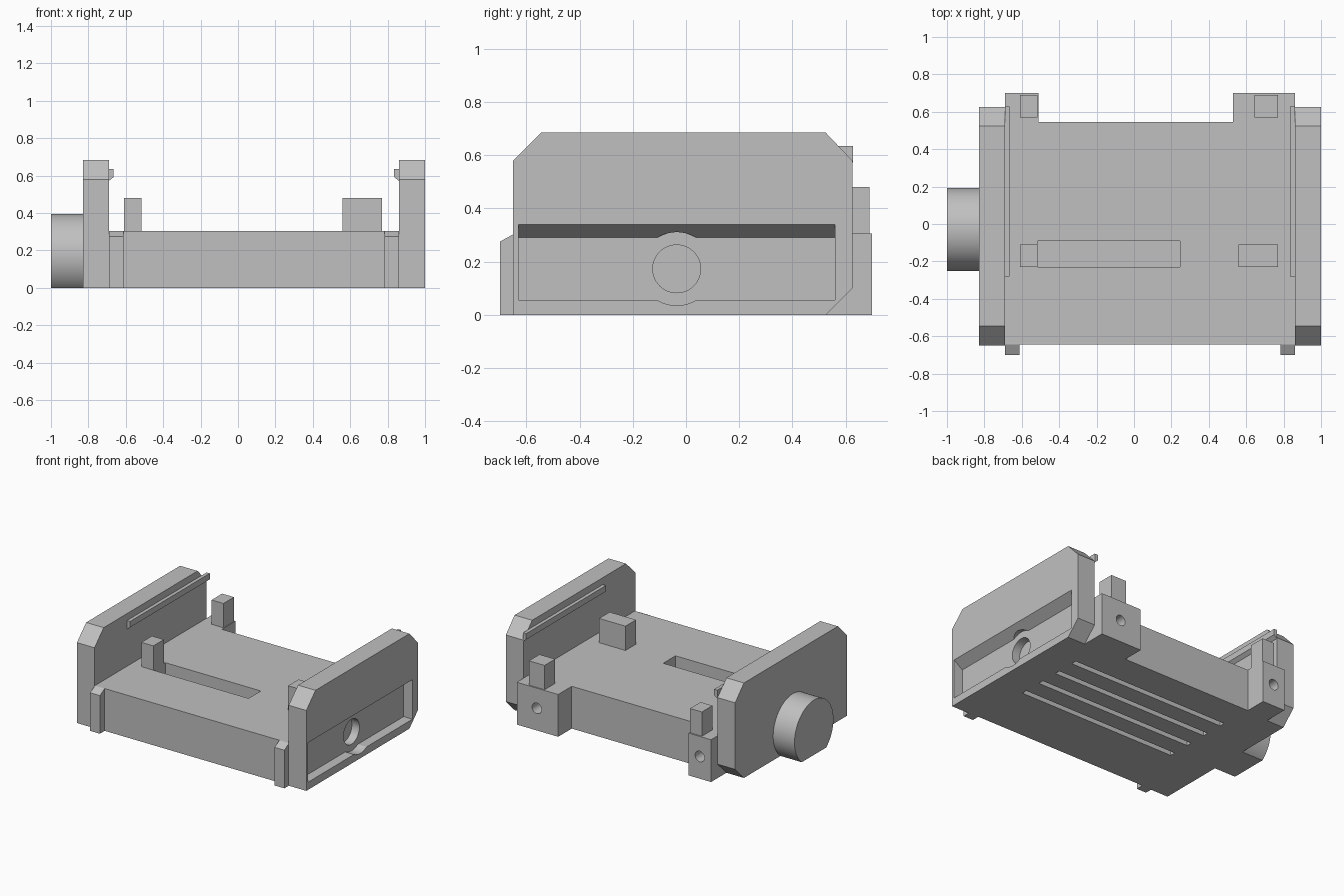
import bpy, bmesh, math
from mathutils import Vector

if "Cube" in bpy.data.objects:
    bpy.data.objects.remove(bpy.data.objects["Cube"], do_unlink=True)

grey = bpy.data.materials.new("plain_grey")
grey.use_nodes = True
COLOUR = (0.53, 0.53, 0.53, 1)
grey.diffuse_color = COLOUR
grey.node_tree.nodes["Principled BSDF"].inputs["Base Color"].default_value = COLOUR

PLACE = {
    "x": lambda u, v, w: Vector((w, u, v)),
    "y": lambda u, v, w: Vector((u, w, v)),
    "z": lambda u, v, w: Vector((u, v, w)),
}


def prism(name, outline, axis, start, end):
    """Extrude a 2D outline along an axis."""
    bm = bmesh.new()
    base = bm.faces.new([bm.verts.new(PLACE[axis](u, v, start)) for u, v in outline])
    out = bmesh.ops.extrude_face_region(bm, geom=[base])
    moved = [g for g in out["geom"] if isinstance(g, bmesh.types.BMVert)]
    bmesh.ops.translate(bm, verts=moved, vec=PLACE[axis](0, 0, end - start))
    # the starting face must remain as the closing cap
    if not base.is_valid:
        bmesh.ops.holes_fill(bm, edges=bm.edges[:])
    bmesh.ops.recalc_face_normals(bm, faces=bm.faces[:])
    mesh = bpy.data.meshes.new(name)
    bm.to_mesh(mesh)
    bm.free()
    mesh.materials.append(grey)
    obj = bpy.data.objects.new(name, mesh)
    bpy.context.collection.objects.link(obj)
    return obj


def rect(u0, u1, v0, v1):
    return [(u0, v0), (u1, v0), (u1, v1), (u0, v1)]


def circle(u, v, r, n=48):
    return [(u + r * math.cos(math.tau * i / n), v + r * math.sin(math.tau * i / n))
            for i in range(n)]


def select_only(obj):
    bpy.ops.object.select_all(action="DESELECT")
    obj.select_set(True)
    bpy.context.view_layer.objects.active = obj


def cut(target, cutter):
    """Subtract a cutter, then discard it."""
    cutter.hide_render = True
    mod = target.modifiers.new("cut", "BOOLEAN")
    mod.operation, mod.solver, mod.object = "DIFFERENCE", "EXACT", cutter
    select_only(target)
    bpy.ops.object.modifier_apply(modifier=mod.name)
    bpy.data.objects.remove(cutter, do_unlink=True)


IN_L, IN_R, TOP = -0.69, 0.86, 0.305
KNOB_Y, KNOB_Z = -0.035, 0.173

# Base deck with two rear mounting lugs
deck = prism("deck", [
    (IN_L, -0.645), (IN_R, -0.645), (IN_R, 0.70), (0.53, 0.70),
    (0.53, 0.545), (-0.51, 0.545), (-0.51, 0.70), (IN_L, 0.70)], "z", 0, TOP)

# Long slot in the top, screw holes in the lugs, grooves underneath
cut(deck, prism("slot_cutter", rect(-0.515, 0.245, -0.23, -0.09), "z", 0.1, 0.4))
for x in (-0.60, 0.70):
    cut(deck, prism("screw_cutter", circle(x, 0.16, 0.038, 24), "y", 0.58, 0.8))
for i in range(4):
    y = -0.205 + i * 0.167
    cut(deck, prism("groove_cutter", rect(-0.50, 0.76, y - 0.02, y + 0.02), "z", -0.1, 0.05))

# Side plates with chamfered corners
plate_outline = [(-0.65, 0), (0.525, 0), (0.625, 0.10), (0.625, 0.58),
                 (0.525, 0.685), (-0.545, 0.685), (-0.65, 0.58)]
right_plate = prism("right_side_plate", plate_outline, "x", -0.83, IN_L)
left_plate = prism("left_side_plate", plate_outline, "x", IN_R, 1.0)

# Recess with sloped top, round relief and bore in the left plate
cut(left_plate, prism("recess_cutter", [
    (0.93, 0.055), (1.02, 0.055), (1.02, 0.354), (0.93, 0.29)], "y", -0.63, 0.56))
cut(left_plate, prism("relief_cutter", circle(KNOB_Y, KNOB_Z, 0.138), "x", 0.93, 1.1))
cut(left_plate, prism("bore_cutter", circle(KNOB_Y, KNOB_Z, 0.09), "x", 0.87, 1.1))

# Round knob with its underside cut flat
knob = prism("side_knob", circle(-0.03, KNOB_Z, 0.222, 72), "x", -1.0, -0.83)
cut(knob, prism("flat_cutter", rect(-0.5, 0.5, -0.5, 0), "x", -1.2, -0.6))
select_only(knob)
bpy.ops.object.shade_smooth_by_angle(angle=math.radians(30))

# Inner rails and front feet, one on each side
for side, wall, inward in (("right", IN_L, 1), ("left", IN_R, -1)):
    lip = wall + inward * 0.025
    prism(side + "_rail", [(wall, 0.572), (lip, 0.592), (lip, 0.635), (wall, 0.635)],
          "y", -0.28, 0.628)
    prism(side + "_front_foot", [(-0.645, 0), (-0.645, TOP), (-0.70, 0.275), (-0.70, 0)],
          "x", *sorted((wall, wall + inward * 0.078)))

# Upright posts on the deck
for name, x0, x1, y0, y1 in (
        ("front_right_post", -0.61, -0.515, -0.23, -0.11),
        ("front_left_post", 0.56, 0.77, -0.23, -0.11),
        ("rear_right_post", -0.61, -0.515, 0.57, 0.69),
        ("rear_left_post", 0.645, 0.77, 0.57, 0.69)):
    prism(name, rect(x0, x1, y0, y1), "z", TOP, 0.48)
